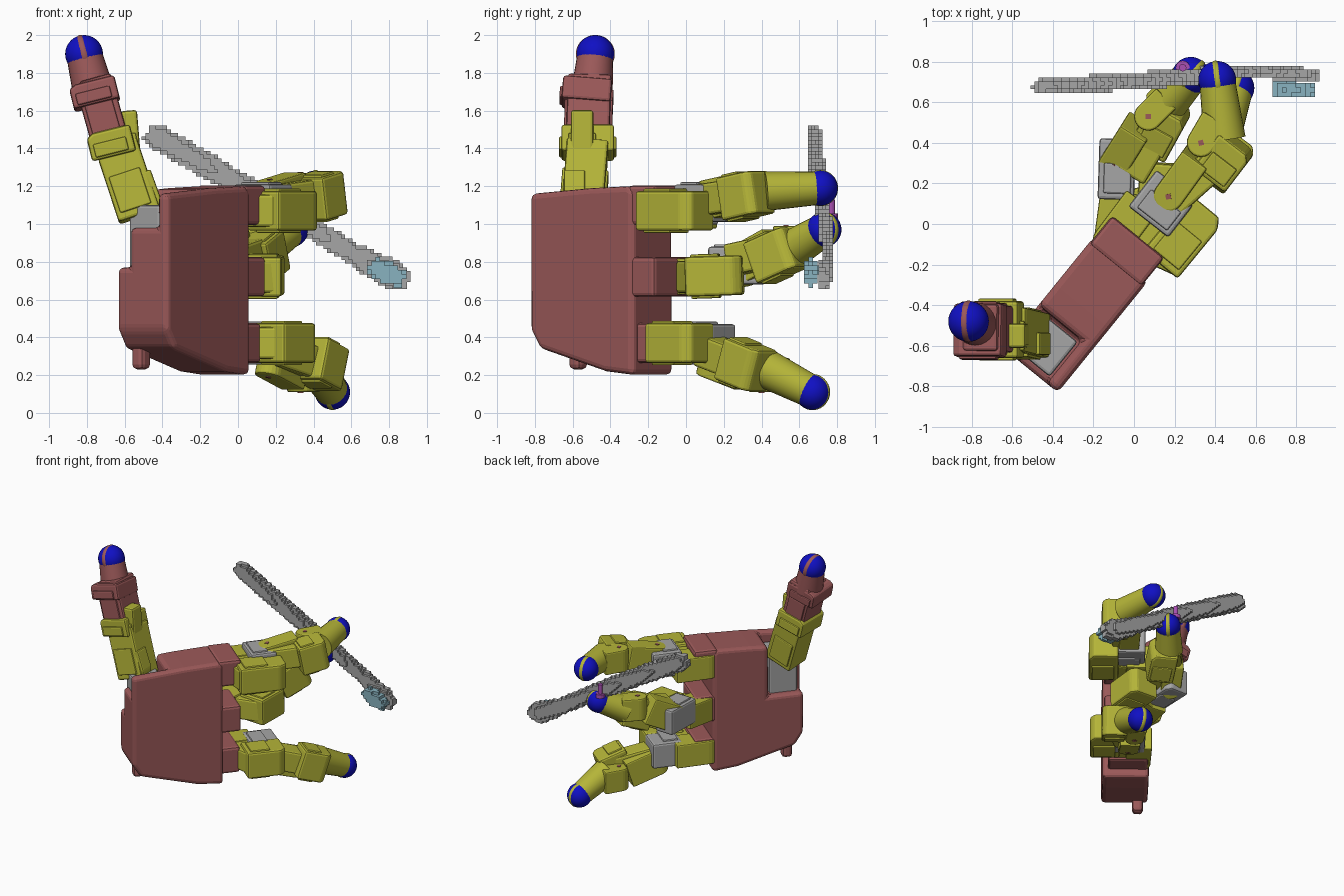
import bpy, bmesh, math
from mathutils import Vector, Matrix

if "Cube" in bpy.data.objects:
    bpy.data.objects.remove(bpy.data.objects["Cube"])

def material(name, rgb):
    m = bpy.data.materials.new(name)
    m.diffuse_color = (*rgb, 1)
    m.use_nodes = True
    m.node_tree.nodes["Principled BSDF"].inputs["Base Color"].default_value = m.diffuse_color
    return m

RED = material("dull_red", (.33, .1, .1))
YEL = material("yellow", (.46, .46, .04))
BLU = material("blue", (.005, .005, .55))
GRY = material("grey", (.38, .38, .38))
AQUA = material("aqua", (.25, .45, .53))
PUR = material("purple", (.4, .08, .45))
UP, BACK = Vector((0, 0, 1)), Vector((0, 1, 0))

def finish(name, bm, mat, M=Matrix(), bevel=0):
    bmesh.ops.recalc_face_normals(bm, faces=bm.faces)
    me = bpy.data.meshes.new(name)
    bm.to_mesh(me)
    bm.free()
    ob = bpy.data.objects.new(name, me)
    bpy.context.collection.objects.link(ob)
    ob.matrix_world = M
    me.materials.append(mat)
    if bevel:
        b = ob.modifiers.new("bevel", 'BEVEL')
        b.width, b.segments, b.limit_method = bevel, 2, 'ANGLE'
    return ob

def prism(name, pts, h, mat, M=Matrix(), bevel=.015):
    bm = bmesh.new()
    f = bm.faces.new([bm.verts.new((x, y, -h / 2)) for x, y in pts])
    r = bmesh.ops.extrude_face_region(bm, geom=[f])
    bmesh.ops.translate(bm, vec=(0, 0, h),
                        verts=[v for v in r['geom'] if isinstance(v, bmesh.types.BMVert)])
    return finish(name, bm, mat, M, bevel)

def frame(p0, p1, up=UP):
    p0, p1 = Vector(p0), Vector(p1)
    x = (p1 - p0).normalized()
    y = up.cross(x).normalized()
    z = x.cross(y)
    M = Matrix((x, y, z)).transposed().to_4x4()
    M.translation = p0
    return M, (p1 - p0).length

def housing(name, p0, p1, w, h, mat=YEL, up=UP):
    # motor box with a raised cover plate and a chamfered end
    M, L = frame(p0, p1, up)
    a = w / 2
    prism(name, [(0, -a), (L * .85, -a), (L, -a * .7), (L, a), (0, a)], h, mat, M)
    prism(name + "_cover", [(L * .1, -a * .8), (L * .6, -a * .8), (L * .6, a * .7), (L * .1, a * .7)],
          h + .025, mat, M, .008)

def bracket(name, p0, p1, w, h, mat=YEL, up=UP):
    # arm with a round pivot end and a pin
    M, L = frame(p0, p1, up)
    a = w / 2
    arc = [(-a * math.sin(t), a * math.cos(t)) for t in [math.pi * i / 12 for i in range(13)]]
    prism(name, arc + [(L, -a), (L, a)], h, mat, M, .01)
    pin = [(.018 * math.cos(i * math.pi / 2), .018 * math.sin(i * math.pi / 2)) for i in range(4)]
    prism(name + "_pin", pin, h + .008, RED, M, 0)

def ball(name, p, r, mat, M=Matrix(), squash=1):
    bm = bmesh.new()
    bmesh.ops.create_uvsphere(bm, u_segments=32, v_segments=20, radius=r)
    bmesh.ops.scale(bm, vec=(1, squash, 1), verts=bm.verts)
    for f in bm.faces:
        f.smooth = True
    return finish(name, bm, mat, Matrix.Translation(p) @ M.to_3x3().to_4x4())

def fingertip(name, p0, p1, r, mat, up=UP):
    # tapered end link, blue ball pad and the strap over the ball
    M, L = frame(p0, p1, up)
    bm = bmesh.new()
    bmesh.ops.create_cone(bm, cap_ends=True, segments=24, radius1=r * 1.12, radius2=r * .94, depth=L)
    for f in bm.faces:
        f.smooth = len(f.verts) == 4
    finish(name + "_cone", bm, mat, M @ Matrix.Translation((L / 2, 0, 0)) @ Matrix.Rotation(math.pi / 2, 4, 'Y'))
    ball(name + "_pad", p1, r, BLU)
    ball(name + "_strap", p1, r * 1.03, mat, M, .5)

# palm space: x along the fingers, y up in the world, z from hand back to palm
u, v = Vector((.63, .777, 0)).normalized(), Vector((-.777, .63, 0)).normalized()
PALM = Matrix((u, UP, -v)).transposed().to_4x4()
PALM.translation = (-.38, -.82, 0)

def palm_part(name, pts, v0, v1, mat, bevel):
    return prism(name, pts, v1 - v0, mat, PALM @ Matrix.Translation((0, 0, -(v0 + v1) / 2)), bevel)

def rect(x0, x1, y0, y1):
    return [(x0, y0), (x1, y0), (x1, y1), (x0, y1)]

palm = palm_part("palm", [(-.005, 1.16), (-.005, .44), (.06, .34), (.5, .22), (.7, .2), (.7, 1.18), (.66, 1.2), (.4, 1.19)],
                 -.01, .335, RED, 0)
for i, (pts, v0) in enumerate([(rect(-.1, .27, .98, 1.4), .06), (rect(-.1, .27, .77, 1.4), .25)]):
    cut = palm_part("thumb_recess_%d" % i, pts, v0, .6, GRY, 0)
    cut.hide_render = cut.hide_viewport = True
    cut.display_type = 'WIRE'
    b = palm.modifiers.new("recess", 'BOOLEAN')
    b.operation, b.object, b.solver = 'DIFFERENCE', cut, 'EXACT'
bv = palm.modifiers.new("bevel", 'BEVEL')
bv.width, bv.segments, bv.limit_method = .03, 3, 'ANGLE'
palm_part("palm_nub", rect(.07, .15, .23, .4), .22, .3, RED, .025)
palm_part("thumb_motor", rect(.03, .25, .75, 1.1), .07, .28, GRY, .015)
for i, z in enumerate((.37, .72, 1.1)):
    palm_part("knuckle_block_%d" % i, rect(.66, .84, z - .105, z + .105), .03 if i == 0 else .0, .33, RED, .02)

# fingers: plan points for each link, with heights
straight = [((-.11, -.09), (.04, .11)), ((.13, -.2), (.36, .08)), ((.07, .01), (.21, .19)),
            ((.18, .15), (.31, .33)), ((.38, .23), (.51, .4)), ((.33, .4), (.4, .52))]
lower = straight[:1] + [((.16, -.15), (.35, .08))] + straight[2:]
curled = [((-.1, -.06), (-.07, .16)), ((.12, .0), (.14, .3)), ((-.09, .12), (-.08, .42)),
          ((-.08, .32), (.02, .48)), ((.08, .38), (.19, .58)), ((.07, .53), (.16, .62))]
fingers = [("index", straight, (1.07, 1.07, 1.11, 1.13, 1.17, 1.18), (.41, .71, 1.19)),
           ("middle", curled, (.72, .73, .78, .79, .88, .9), (.28, .73, .97)),
           ("ring", lower, (.37, .37, .37, .29, .22, .2), (.5, .67, .11))]
for name, links, z, tip in fingers:
    (a, b), (c, d), (e, f), (g, h), (i, j), (k, l) = links
    bracket(name + "_base_bracket", (*a, z[0]), (*b, z[1]), .19, .19)
    housing(name + "_base_housing", (*c, z[0]), (*d, z[1]), .22, .21)
    M, L = frame((*a, z[0]), (*c, z[0]))
    prism(name + "_base_core", rect(.1, L + .08, -.02, .2), .17, YEL, M)
    housing(name + "_grey_motor", (*e, z[2]), (*f, z[2]), .18 if links is curled else .25, .2, GRY)
    bracket(name + "_mid_bracket", (*g, z[3]), (*h, z[4]), .15, .21)
    housing(name + "_mid_housing", (*i, z[3]), (*j, z[4]), .2, .23)
    M, L = frame((*e, z[2]), (*j, z[4]))
    prism(name + "_mid_core", rect(.15, L * .9, -.08, .08), .17, YEL, M)
    bracket(name + "_end_bracket", (*k, z[5]), (*l, z[5]), .14, .18)
    start = Vector((l[0], l[1], z[5])).lerp(Vector((*j, z[4])), .35)
    fingertip(name + "_tip", start - (Vector(tip) - start) * .25, tip, .093, YEL)

# thumb
housing("thumb_base", (-.52, -.55, 1.04), (-.645, -.52, 1.42), .23, .22, YEL, BACK)
bracket("thumb_pivot", (-.47, -.59, 1.13), (-.52, -.59, 1.27), .12, .11, YEL, BACK)
housing("thumb_yoke", (-.655, -.52, 1.36), (-.69, -.52, 1.5), .24, .28, YEL, BACK)
housing("thumb_arm", (-.56, -.55, 1.3), (-.585, -.55, 1.6), .1, .12, YEL, BACK)
housing("thumb_link", (-.68, -.52, 1.45), (-.77, -.51, 1.77), .2, .23, RED, BACK)
housing("thumb_cuff", (-.745, -.53, 1.63), (-.775, -.52, 1.75), .25, .26, RED, BACK)
fingertip("thumb_tip", (-.76, -.5, 1.68), (-.815, -.48, 1.9), .1, RED, BACK)

# blocky voxel brush held by the fingertips
def voxel_rod(name, path, mat, depth, scale):
    bm = bmesh.new()
    rings = []
    side = Vector((.5, 0, .86))
    for x, y, z, w, t in path:
        rings.append([bm.verts.new(Vector((x, y, z)) + side * w * math.cos(q) + BACK * t * math.sin(q))
                      for q in [i * math.pi / 6 for i in range(12)]])
    for r, s in zip(rings, rings[1:]):
        for i in range(12):
            bm.faces.new((r[i], r[i - 1], s[i - 1], s[i]))
    bm.faces.new(rings[0])
    bm.faces.new(rings[-1])
    ob = finish(name, bm, mat)
    m = ob.modifiers.new("voxels", 'REMESH')
    m.mode, m.octree_depth, m.scale, m.use_remove_disconnected = 'BLOCKS', depth, scale, False

voxel_rod("brush_handle", [(-.48, .675, 1.49, .045, .035), (-.43, .68, 1.46, .07, .043), (-.2, .69, 1.33, .07, .043),
                           (.1, .71, 1.155, .065, .043), (.35, .735, 1.005, .062, .04), (.6, .755, .85, .058, .032),
                           (.7, .745, .79, .07, .035), (.82, .735, .73, .085, .04), (.9, .725, .69, .05, .03)], GRY, 7, .58)
voxel_rod("brush_bristles", [(.7, .67, .78, .05, .04), (.8, .66, .735, .06, .05), (.88, .66, .7, .04, .04)], AQUA, 4, .6)

# small purple marker on the middle fingertip
for r, h, z in ((.035, .03, 1.04), (.018, .12, 1.07)):
    pts = [(r * math.cos(i * math.pi / 8), r * math.sin(i * math.pi / 8)) for i in range(16)]
    prism("marker", pts, h, PUR, Matrix.Translation((.24, .77, z)), 0)
